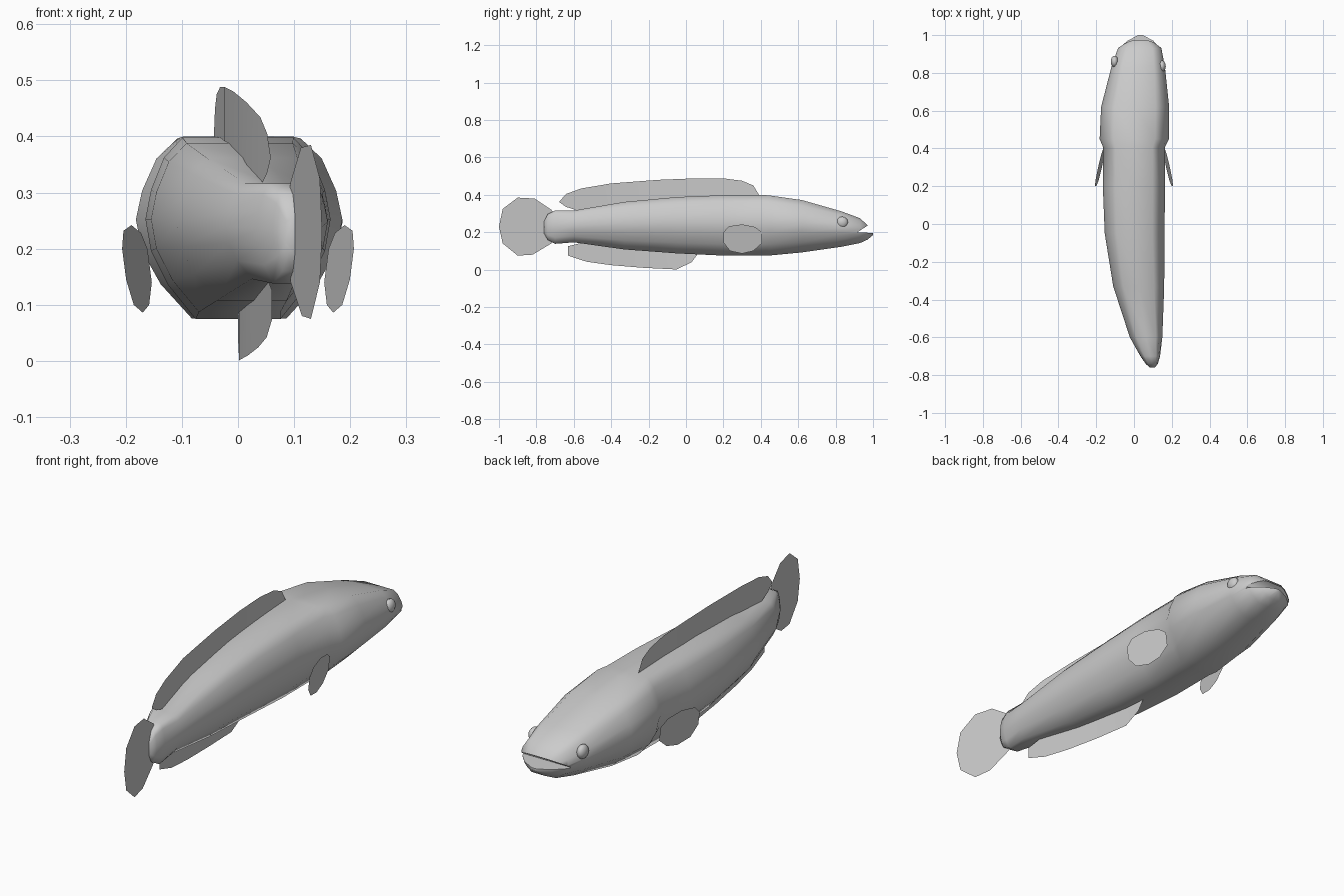
import bpy, bmesh, math
from mathutils import Vector

cube = bpy.data.objects.get("Cube")
if cube:
    bpy.data.objects.remove(cube, do_unlink=True)

grey = bpy.data.materials.new("plain grey")
grey.use_nodes = True
COLOUR = (0.6, 0.6, 0.6, 1)
grey.diffuse_color = COLOUR
grey.node_tree.nodes["Principled BSDF"].inputs["Base Color"].default_value = COLOUR


def add_mesh(name, verts, faces, smooth=None):
    mesh = bpy.data.meshes.new(name)
    mesh.from_pydata(verts, [], faces)
    bm = bmesh.new()
    bm.from_mesh(mesh)
    bmesh.ops.recalc_face_normals(bm, faces=bm.faces)
    bm.to_mesh(mesh)
    bm.free()
    mesh.materials.append(grey)
    obj = bpy.data.objects.new(name, mesh)
    bpy.context.collection.objects.link(obj)
    if smooth:
        activate(obj)
        bpy.ops.object.shade_smooth_by_angle(angle=math.radians(smooth))
    return obj


def activate(obj):
    bpy.ops.object.select_all(action='DESELECT')
    obj.select_set(True)
    bpy.context.view_layer.objects.active = obj


# Body: one cross-section lofted along a bent spine
half = [(0.6, 1), (0.8, 0.78), (0.94, 0.42), (1, 0.1), (0.94, -0.25), (0.76, -0.62), (0.46, -1)]
section = [(0, 1)] + half + [(0, -1)] + [(-x, z) for x, z in reversed(half)]
# y, centre x, half width, bottom, top
rings = [
    (1.0, 0.035, 0.012, 0.185, 0.200), (0.97, 0.034, 0.07, 0.160, 0.238),
    (0.93, 0.03, 0.115, 0.142, 0.275), (0.83, 0.022, 0.142, 0.122, 0.312),
    (0.62, 0.006, 0.18, 0.092, 0.372), (0.45, 0.002, 0.184, 0.076, 0.396),
    (0.405, 0, 0.163, 0.075, 0.4), (0.2, 0, 0.165, 0.075, 0.398),
    (-0.05, 0.003, 0.158, 0.087, 0.388), (-0.33, 0.025, 0.135, 0.108, 0.362),
    (-0.6, 0.064, 0.086, 0.146, 0.316), (-0.7, 0.086, 0.052, 0.138, 0.316),
    (-0.74, 0.094, 0.032, 0.16, 0.296), (-0.76, 0.097, 0.014, 0.195, 0.255),
]
n = len(section)
verts = [(cx + w * sx, y, (lo + hi) / 2 + (hi - lo) / 2 * sz)
         for y, cx, w, lo, hi in rings for sx, sz in section]
faces = [(r * n + i, r * n + (i + 1) % n, (r + 1) * n + (i + 1) % n, (r + 1) * n + i)
         for r in range(len(rings) - 1) for i in range(n)]
faces += [tuple(range(n)), tuple(range(len(verts) - n, len(verts)))]
body = add_mesh("body", verts, faces)

# Mouth: wedge cut between the jaws
wedge = [(0.915, 0.199), (1.1, 0.193), (1.1, 0.32)]
cutter = add_mesh("mouth_cutter", [(x, y, z) for x in (-0.3, 0.3) for y, z in wedge],
                  [(0, 1, 2), (3, 4, 5), (0, 1, 4, 3), (1, 2, 5, 4), (2, 0, 3, 5)])
cutter.hide_render = True
cut = body.modifiers.new("mouth", 'BOOLEAN')
cut.operation = 'DIFFERENCE'
cut.solver = 'EXACT'
cut.object = cutter
activate(body)
bpy.ops.object.modifier_apply(modifier="mouth")
bpy.data.objects.remove(cutter, do_unlink=True)
activate(body)
bpy.ops.object.shade_smooth_by_angle(angle=math.radians(62))

# Eyes
for name, place in (("left_eye", (0.148, 0.835, 0.253)), ("right_eye", (-0.103, 0.86, 0.253))):
    bpy.ops.mesh.primitive_uv_sphere_add(segments=12, ring_count=8, radius=0.031,
                                         location=place, rotation=(0, math.pi / 2, 0))
    eye = bpy.context.object
    eye.name = name
    eye.scale.z = 0.65
    eye.data.materials.append(grey)
    bpy.ops.object.shade_smooth()


# Long fins: strips following the spine
def strip_fin(name, columns):
    pts = [(x, y, z) for x, y, a, b in columns for z in (a, b)]
    add_mesh(name, pts, [(2 * i, 2 * i + 1, 2 * i + 3, 2 * i + 2)
                         for i in range(len(columns) - 1)], 40)


# x, y, base, edge
strip_fin("dorsal_fin", [
    (-0.043, 0.39, 0.39, 0.4), (-0.041, 0.36, 0.39, 0.45), (-0.038, 0.3, 0.39, 0.475),
    (-0.032, 0.2, 0.39, 0.488), (-0.024, 0.05, 0.38, 0.488), (-0.008, -0.15, 0.37, 0.48),
    (0.015, -0.4, 0.34, 0.461), (0.04, -0.56, 0.31, 0.434), (0.052, -0.64, 0.335, 0.405),
    (0.058, -0.677, 0.36, 0.365)])
strip_fin("anal_fin", [
    (0, 0.06, 0.09, 0.08), (0, 0.03, 0.1, 0.04), (0.002, -0.05, 0.1, 0.001),
    (0.018, -0.23, 0.11, 0.01), (0.036, -0.4, 0.13, 0.024), (0.051, -0.53, 0.15, 0.042),
    (0.061, -0.63, 0.125, 0.075)])

# Tail fin: rounded fan, angled to one side
tail = [(-0.7, 0.29), (-0.72, 0.32), (-0.81, 0.38), (-0.9, 0.385), (-0.98, 0.325), (-1, 0.23),
        (-0.98, 0.14), (-0.9, 0.075), (-0.82, 0.08), (-0.72, 0.14), (-0.7, 0.17)]
add_mesh("tail_fin", [(0.09 - 0.2 * (y + 0.7), y, z) for y, z in tail], [tuple(range(len(tail)))])

# Pectoral fins: mirrored paddles flared outward
paddle = [(0.405, 0.14), (0.36, 0.1), (0.3, 0.086), (0.235, 0.1), (0.2, 0.145),
          (0.2, 0.2), (0.23, 0.232), (0.3, 0.242), (0.37, 0.228), (0.405, 0.2)]
for side, name in ((1, "left_pectoral_fin"), (-1, "right_pectoral_fin")):
    add_mesh(name, [(side * (0.18 + 0.22 * (0.3 - y) + 0.13 * (z - 0.165)), y, z)
                    for y, z in paddle], [tuple(range(len(paddle)))])
